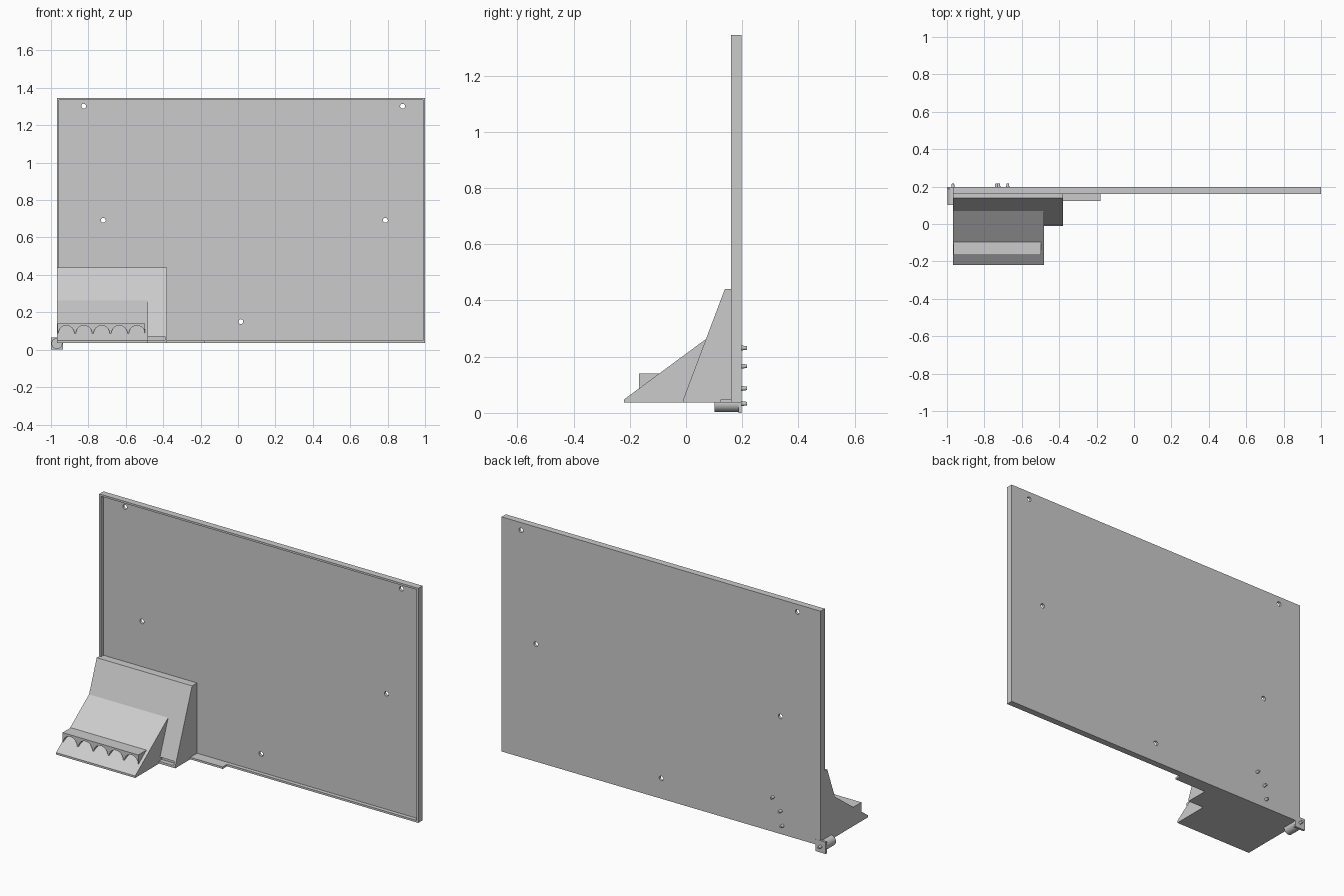
import bpy, bmesh, math
from mathutils import Vector

if "Cube" in bpy.data.objects:
    bpy.data.objects.remove(bpy.data.objects["Cube"])


def prism(name, profile, a, b, axis):
    """Extrude a 2D profile between a and b: axis 'X' uses (y, z), axis 'Y' uses (x, z)."""
    bm = bmesh.new()
    pt = (lambda p, t: (t, p[0], p[1])) if axis == 'X' else (lambda p, t: (p[0], t, p[1]))
    face = bm.faces.new([bm.verts.new(pt(p, a)) for p in profile])
    out = bmesh.ops.extrude_face_region(bm, geom=[face])
    step = Vector(pt((0, 0), b - a))
    for v in out['geom']:
        if isinstance(v, bmesh.types.BMVert):
            v.co += step
    bmesh.ops.recalc_face_normals(bm, faces=bm.faces)
    me = bpy.data.meshes.new(name)
    bm.to_mesh(me)
    bm.free()
    ob = bpy.data.objects.new(name, me)
    bpy.context.collection.objects.link(ob)
    return ob


def box(name, x0, x1, y0, y1, z0, z1):
    return prism(name, [(x0, z0), (x1, z0), (x1, z1), (x0, z1)], y0, y1, 'Y')


def rod(name, x, z, y0, y1, r0, r1=None, n=24):
    """Round bar along y, radius r0 at y0 and r1 at y1."""
    bpy.ops.mesh.primitive_cone_add(vertices=n, radius1=r0, radius2=r0 if r1 is None else r1,
                                    depth=y1 - y0, location=(x, (y0 + y1) / 2, z),
                                    rotation=(-math.pi / 2, 0, 0))
    ob = bpy.context.object
    ob.name = name
    bpy.ops.object.shade_smooth_by_angle(angle=math.radians(35))
    return ob


def cut(target, cutter):
    mod = target.modifiers.new('cut', 'BOOLEAN')
    mod.operation, mod.solver, mod.object = 'DIFFERENCE', 'EXACT', cutter
    bpy.context.view_layer.objects.active = target
    bpy.ops.object.modifier_apply(modifier=mod.name)
    bpy.data.objects.remove(cutter)


# Back panel with shallow front recess and five through holes
L, R, BOT, TOP, FRONT, BACK = -0.968, 1.0, 0.037, 1.345, 0.16, 0.197
panel = box('back_panel', L, R, FRONT, BACK, BOT, TOP)
cut(panel, box('recess', L + 0.011, R - 0.011, FRONT - 0.1, FRONT + 0.022, BOT + 0.011, TOP - 0.011))
for x, z in [(-0.825, 1.302), (0.88, 1.302), (-0.72, 0.692), (0.788, 0.692), (0.015, 0.15)]:
    cut(panel, rod('hole', x, z, 0.1, 0.25, 0.013))

# Steep rear wedge with a narrow slot at its foot
steep = prism('rear_wedge', [(0.183, 0.037), (-0.01, 0.037), (-0.01, 0.048), (0.138, 0.44),
                             (0.162, 0.44), (0.183, 0.44)], L, -0.38, 'X')
cut(steep, box('slot', -0.485, -0.39, -0.05, 0.015, 0.05, 0.07))

# Shallow front wedge
prism('front_wedge', [(0.1, 0.037), (-0.22, 0.037), (-0.22, 0.048), (0.07, 0.262), (0.1, 0.262 - 0.08)],
      L, -0.48, 'X')

# Shelf with five arches along its lower edge
profile = [(-0.498, 0.085), (-0.498, 0.14), (-0.965, 0.14), (-0.965, 0.085)]
for i in range(5):
    cx = -0.918 + 0.0945 * i
    for k in range(17):
        t = math.pi * (1 - k / 16)
        profile.append((cx + 0.0435 * math.cos(t), 0.085 + 0.044 * math.sin(t)))
prism('arched_shelf', profile, -0.167, -0.09, 'Y')

# Thin ledge along the foot of the panel
box('foot_ledge', -0.6, -0.18, 0.122, FRONT, 0.037, 0.048)

# Corner bracket: square plate, round socket, peg
CX, CZ = -0.968, 0.033
box('bracket_plate', CX - 0.032, CX + 0.032, 0.186, 0.1975, 0, 0.066)
rod('bracket_socket', CX, CZ, 0.102, 0.19, 0.029, n=32)
rod('bracket_peg', CX, CZ, 0.19, 0.217, 0.010, 0.006)

# Small tapered pegs on the back
for i, (x, z) in enumerate([(-0.735, 0.087), (-0.723, 0.166), (-0.675, 0.231)]):
    rod(f'rear_peg_{i + 1}', x, z, 0.19, 0.217, 0.010, 0.006)
